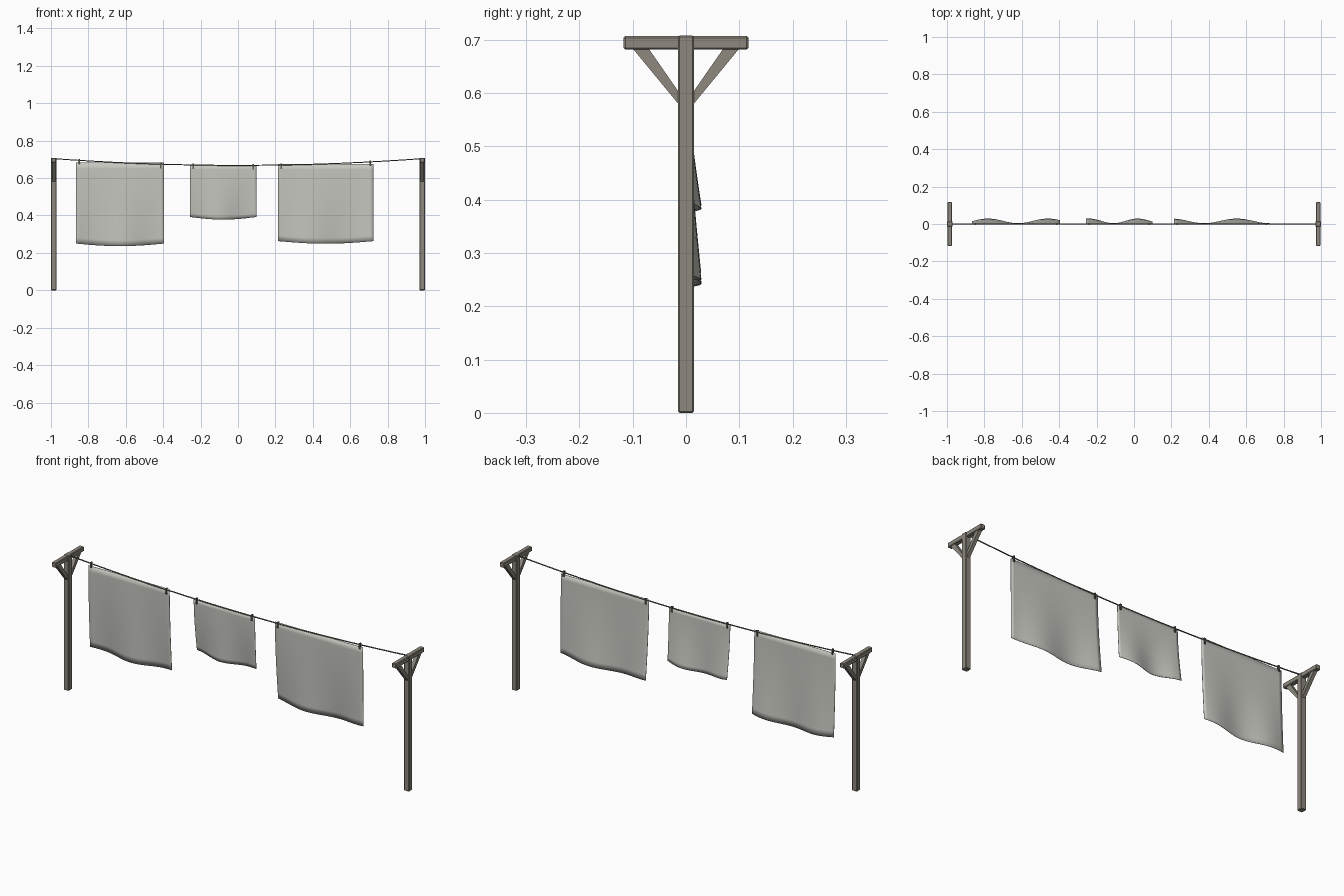
import bpy, bmesh, math

if "Cube" in bpy.data.objects:
    bpy.data.objects.remove(bpy.data.objects["Cube"])


def material(name, rgb):
    m = bpy.data.materials.new(name)
    m.diffuse_color = (*rgb, 1)
    m.use_nodes = True
    m.node_tree.nodes["Principled BSDF"].inputs["Base Color"].default_value = m.diffuse_color
    return m


WOOD = material("weathered_wood", (0.27, 0.245, 0.205))
CLOTH = material("pale_linen", (0.57, 0.575, 0.53))
ROPE = material("dark_rope", (0.13, 0.12, 0.10))
PEG = material("dark_peg", (0.12, 0.105, 0.085))


def add_mesh(name, verts, faces, mat):
    me = bpy.data.meshes.new(name)
    me.from_pydata(verts, [], faces)
    bm = bmesh.new()
    bm.from_mesh(me)
    bmesh.ops.recalc_face_normals(bm, faces=bm.faces)
    bm.to_mesh(me)
    bm.free()
    me.materials.append(mat)
    ob = bpy.data.objects.new(name, me)
    bpy.context.collection.objects.link(ob)
    return ob


def box(name, center, size, mat, bevel=0.0):
    bpy.ops.mesh.primitive_cube_add(size=1, location=center)
    ob = bpy.context.object
    ob.name = name
    ob.scale = size
    bpy.ops.object.transform_apply(location=False, rotation=False, scale=True)
    ob.data.materials.append(mat)
    if bevel:
        b = ob.modifiers.new("bevel", 'BEVEL')
        b.width = bevel
        b.segments = 1
    return ob


def line_z(x):
    """Height of the sagging line."""
    return 0.668 + 0.036 * (x / 0.985) ** 2


# Posts with cross arms and diagonal braces
PROFILE = [(0.012, 0.577), (0.101, 0.685), (0.071, 0.685), (0.012, 0.60)]
for side, tag in ((-1, "left"), (1, "right")):
    px = side * 0.985
    box(tag + "_post", (px, 0, 0.354), (0.03, 0.03, 0.708), WOOD, 0.003)
    box(tag + "_cross_arm", (px, 0, 0.6945), (0.025, 0.234, 0.025), WOOD, 0.003)
    for s, end in ((-1, "front"), (1, "back")):
        verts = [(px + dx, s * y, z) for dx in (-0.009, 0.009) for y, z in PROFILE]
        faces = [(0, 1, 2, 3), (7, 6, 5, 4)]
        faces += [(i, (i + 1) % 4, (i + 1) % 4 + 4, i + 4) for i in range(4)]
        add_mesh(f"{tag}_{end}_brace", verts, faces, WOOD)

# Sagging line
curve = bpy.data.curves.new("clothes_line", 'CURVE')
curve.dimensions = '3D'
curve.bevel_depth = 0.003
curve.bevel_resolution = 1
curve.use_fill_caps = True
spline = curve.splines.new('POLY')
N = 24
spline.points.add(N)
for i, p in enumerate(spline.points):
    x = -0.985 + 1.97 * i / N
    p.co = (x, 0, line_z(x), 1)
curve.materials.append(ROPE)
bpy.context.collection.objects.link(bpy.data.objects.new("clothes_line", curve))


def hanging_cloth(name, x0, x1, top, bottom, dip, peak, wave):
    """Sheet that ripples more and more toward its curved hem."""
    nx, nz = 28, 14
    verts, faces = [], []
    for j in range(nz + 1):
        t = j / nz
        for i in range(nx + 1):
            u = i / nx
            x = x0 + (x1 - x0) * u
            hem = bottom - dip * math.sin(math.pi * u)
            y = t ** 1.6 * (0.0155 + 0.0125 * math.cos(2 * math.pi * (x - peak) / wave))
            verts.append((x, y, top + (hem - top) * t))
    w = nx + 1
    for j in range(nz):
        for i in range(nx):
            a = j * w + i
            faces.append((a, a + 1, a + w + 1, a + w))
    ob = add_mesh(name, verts, faces, CLOTH)
    s = ob.modifiers.new("thickness", 'SOLIDIFY')
    s.thickness = 0.002
    s.offset = 0
    bpy.context.view_layer.objects.active = ob
    ob.select_set(True)
    bpy.ops.object.shade_smooth_by_angle(angle=math.radians(40))
    ob.select_set(False)


# Cloths: name, x range, top, hem, hem dip, ripple peak and wavelength
CLOTHS = [
    ("left_sheet", -0.866, -0.396, 0.682, 0.25, 0.014, -0.78, 0.32),
    ("small_towel", -0.256, 0.098, 0.668, 0.392, 0.014, 0.02, 0.26),
    ("right_sheet", 0.214, 0.724, 0.676, 0.263, 0.014, 0.55, 0.35),
]
bpy.ops.object.select_all(action='DESELECT')
for c in CLOTHS:
    hanging_cloth(*c)
    # A peg near each top corner
    for x, tag in ((c[1] + 0.017, "left"), (c[2] - 0.017, "right")):
        box(f"{c[0]}_{tag}_peg", (x, 0, line_z(x) - 0.007), (0.008, 0.012, 0.03), PEG)
